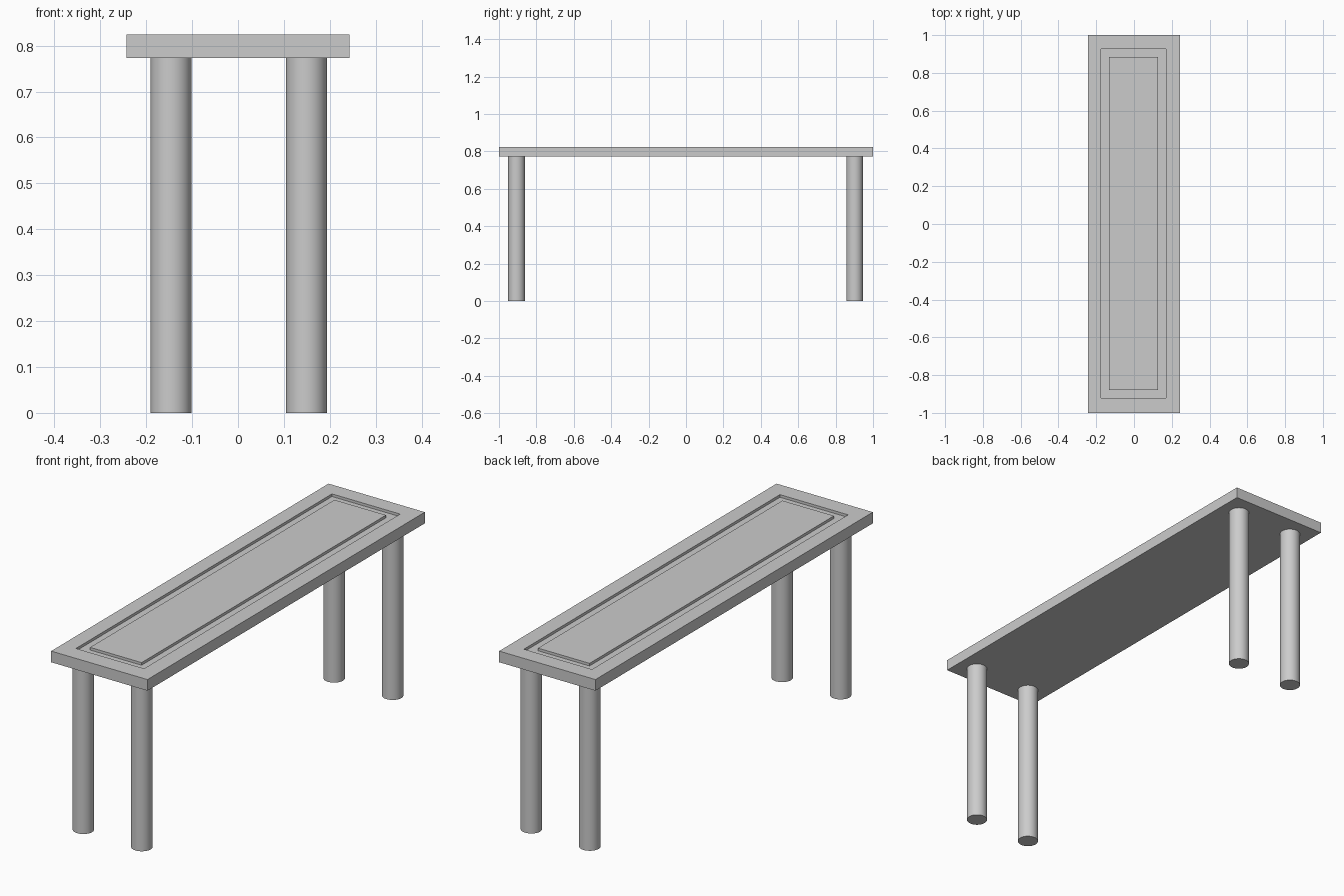
import bpy
import bmesh

if "Cube" in bpy.data.objects:
    bpy.data.objects.remove(bpy.data.objects["Cube"])

TOP, UNDER, GROOVE = 0.824, 0.773, 0.812


def tabletop():
    # Nested rectangles (centre x, centre y, half x, half y, z), skinned from underside to panel
    rings = [
        (0, 0, 0.243, 1.0, UNDER),
        (0, 0, 0.243, 1.0, TOP),
        (-0.002, 0.003, 0.172, 0.923, TOP),
        (-0.002, 0.003, 0.172, 0.923, GROOVE),
        (-0.002, 0.003, 0.130, 0.881, GROOVE),
        (-0.002, 0.003, 0.130, 0.881, TOP),
    ]
    bm = bmesh.new()
    loops = [[bm.verts.new((cx + sx * hx, cy + sy * hy, z))
              for sx, sy in ((-1, -1), (1, -1), (1, 1), (-1, 1))]
             for cx, cy, hx, hy, z in rings]
    for low, high in zip(loops, loops[1:]):
        for i in range(4):
            j = (i + 1) % 4
            bm.faces.new((low[i], low[j], high[j], high[i]))
    bm.faces.new(loops[0][::-1])
    bm.faces.new(loops[-1])
    bmesh.ops.recalc_face_normals(bm, faces=bm.faces)
    mesh = bpy.data.meshes.new("tabletop")
    bm.to_mesh(mesh)
    bm.free()
    bpy.context.collection.objects.link(bpy.data.objects.new("tabletop", mesh))


def leg(name, x, y):
    bpy.ops.mesh.primitive_cylinder_add(vertices=48, radius=0.0445, depth=UNDER,
                                        location=(x, y, UNDER / 2))
    bpy.context.object.name = name
    bpy.ops.object.shade_smooth_by_angle()


# Grooved top
tabletop()

# Four round legs
for side, x in (("left", -0.146), ("right", 0.149)):
    for end, y in (("front", -0.906), ("back", 0.902)):
        leg(f"{end}_{side}_leg", x, y)
